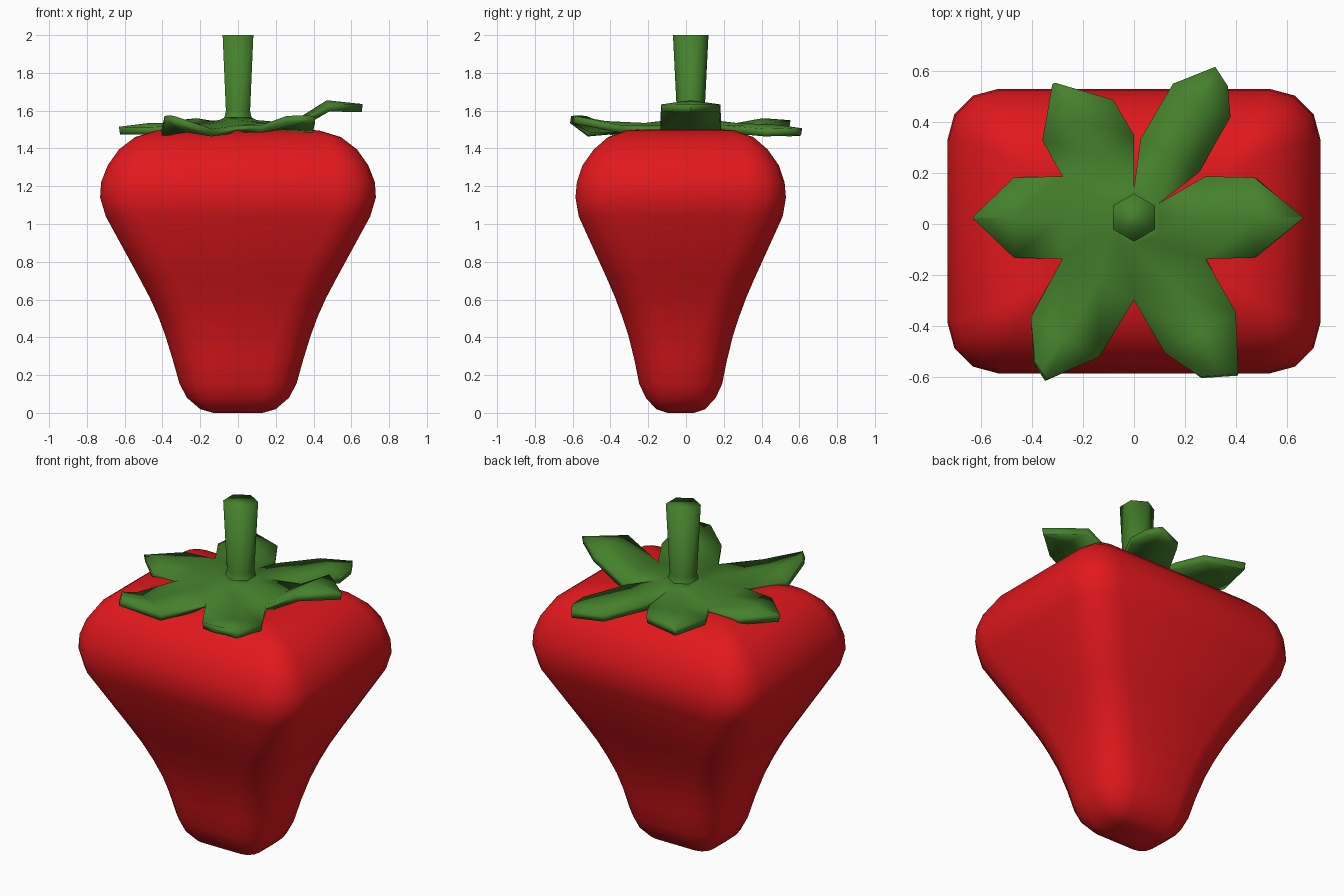
import bpy, bmesh, math
from mathutils import Vector

if "Cube" in bpy.data.objects:
    bpy.data.objects.remove(bpy.data.objects["Cube"])


def material(name, color):
    m = bpy.data.materials.new(name)
    m.diffuse_color = (*color, 1)
    m.use_nodes = True
    m.node_tree.nodes["Principled BSDF"].inputs["Base Color"].default_value = m.diffuse_color
    return m


red = material("berry_red", (0.76, 0.009, 0.012))
green = material("leaf_green", (0.06, 0.22, 0.025))


def finish(bm, name, mat):
    bmesh.ops.recalc_face_normals(bm, faces=bm.faces)
    for f in bm.faces:
        f.smooth = True
    me = bpy.data.meshes.new(name)
    bm.to_mesh(me)
    bm.free()
    me.materials.append(mat)
    ob = bpy.data.objects.new(name, me)
    bpy.context.collection.objects.link(ob)
    return ob


def loft(name, rings, mat):
    bm = bmesh.new()
    loops = [[bm.verts.new(p) for p in ring] for ring in rings]
    n = len(loops[0])
    for a, b in zip(loops, loops[1:]):
        for i in range(n):
            j = (i + 1) % n
            bm.faces.new((a[i], a[j], b[j], b[i]))
    bm.faces.new(loops[0][::-1])
    bm.faces.new(loops[-1])
    return finish(bm, name, mat)


def rounded_rect(hx, hy, r, z, cy=-0.028, seg=3):
    pts = []
    for k, (sx, sy) in enumerate([(1, 1), (-1, 1), (-1, -1), (1, -1)]):
        for i in range(seg + 1):
            a = math.pi / 2 * (k + i / seg)
            pts.append((sx * (hx - r) + r * math.cos(a),
                        cy + sy * (hy - r) + r * math.sin(a), z))
    return pts


# Fruit body: half width, half depth, corner radius, height
body = [
    (0.13, 0.07, 0.02, 0.0), (0.20, 0.13, 0.07, 0.02), (0.27, 0.185, 0.13, 0.08),
    (0.31, 0.22, 0.165, 0.155), (0.345, 0.245, 0.175, 0.28), (0.385, 0.277, 0.18, 0.41),
    (0.422, 0.31, 0.18, 0.51), (0.467, 0.347, 0.182, 0.61), (0.52, 0.39, 0.184, 0.71),
    (0.70, 0.54, 0.19, 1.04), (0.73, 0.557, 0.20, 1.14), (0.725, 0.55, 0.195, 1.22),
    (0.69, 0.52, 0.17, 1.31), (0.63, 0.46, 0.13, 1.395), (0.545, 0.385, 0.08, 1.46),
    (0.43, 0.285, 0.04, 1.495), (0.36, 0.22, 0.02, 1.5),
]
loft("fruit_body", [rounded_rect(*s) for s in body], red)

# Six-sided stem, flared where it meets the leaves
CY = 0.025
stem = [(0.12, 1.51), (0.085, 1.555), (0.074, 1.60), (0.094, 2.0)]
loft("stem", [[(r * math.cos(math.radians(30 + 60 * i)),
                CY + r * math.sin(math.radians(30 + 60 * i)), z)
               for i in range(6)] for r, z in stem], green)

# Leaves: angle, root half width, middle reach, half width and height,
# then tip reach, offset, half width, slant and height
leaves = [
    (0, 0.1617, 0.47, 0.157, 1.655, 0.66, 0.0, 0.004, 0.0, 1.635),
    (60, 0.132, 0.53, 0.13, 1.525, 0.65, -0.02, 0.04, 0.02, 1.51),
    (120, 0.1617, 0.44, 0.16, 1.56, 0.612, 0.01, 0.006, 0.0, 1.55),
    (180, 0.1617, 0.47, 0.157, 1.535, 0.63, 0.0, 0.004, 0.0, 1.515),
    (240, 0.1617, 0.54, 0.155, 1.525, 0.695, -0.018, 0.042, 0.022, 1.575),
    (300, 0.1617, 0.52, 0.16, 1.545, 0.70, -0.02, 0.068, 0.033, 1.575),
]
bm = bmesh.new()
for ang, wr, um, wm, zm, ut, off, wt, slant, zt in leaves:
    a = math.radians(ang)
    d = Vector((math.cos(a), math.sin(a), 0))
    s = Vector((-d.y, d.x, 0))
    rows = [(0.06, 0, 0.0346, 0, 1.57, 0), (0.10, 0, 0.0577, 0, 1.55, 0),
            (0.28, 0, wr, 0, 1.535, 0.012), (um, 0, wm, 0, zm, 0.022),
            (ut, off, wt, slant, zt, 0.003)]
    grid = []
    for u, o, w, sl, z, drop in rows:
        grid.append([bm.verts.new(d * (u + k * sl) + s * (o + k * w)
                                  + Vector((0, CY, z - abs(k) * drop)))
                     for k in (-1, 0, 1)])
    for p, q in zip(grid, grid[1:]):
        for i in range(2):
            bm.faces.new((p[i], q[i], q[i + 1], p[i + 1]))
# Join neighbouring leaves at their roots
bmesh.ops.remove_doubles(bm, verts=bm.verts, dist=0.003)
calyx = finish(bm, "leaf_crown", green)
if calyx.data.polygons[0].normal.z < 0:
    calyx.data.flip_normals()
thick = calyx.modifiers.new("thickness", "SOLIDIFY")
thick.thickness = 0.04
thick.offset = -1
